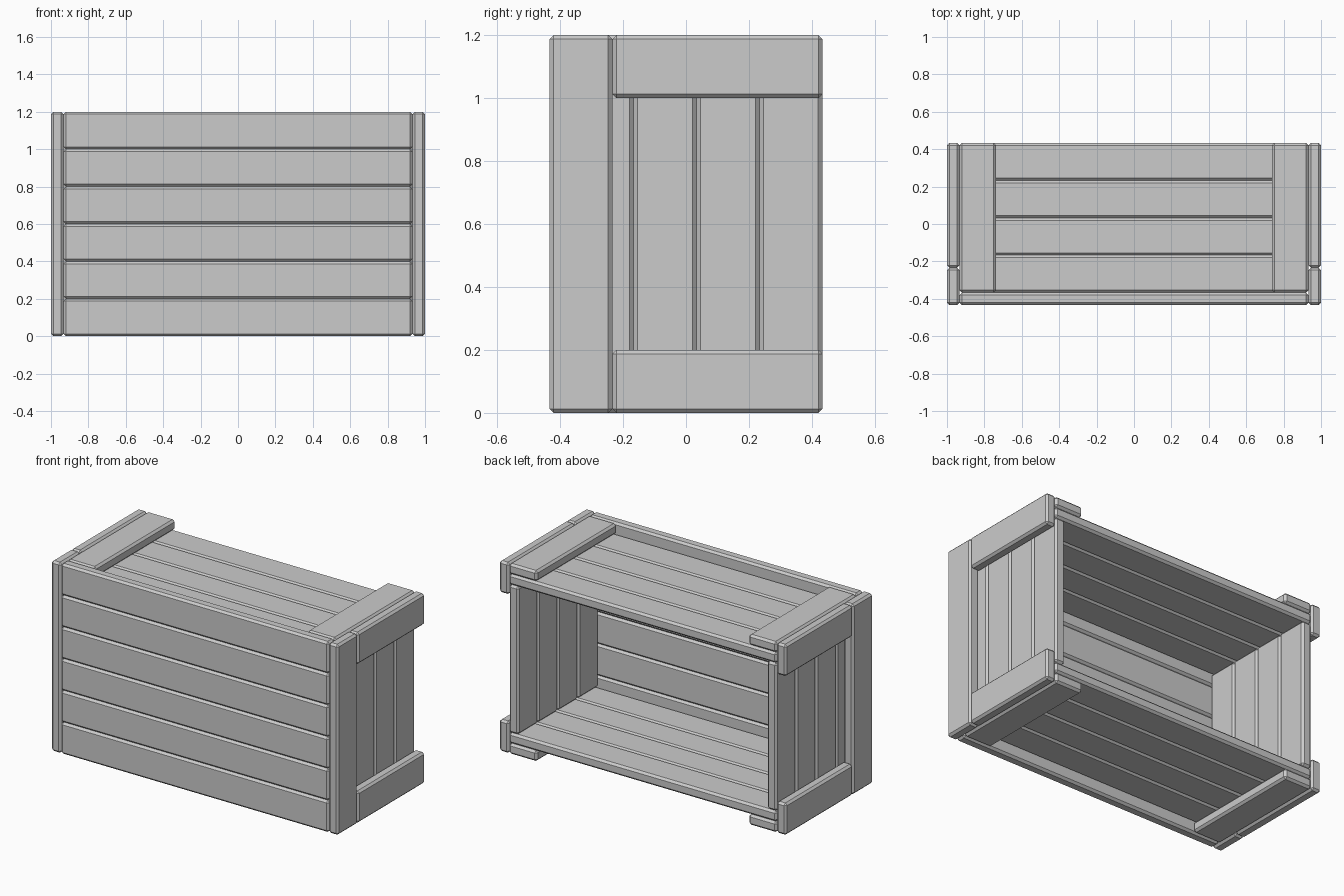
import bpy

if "Cube" in bpy.data.objects:
    bpy.data.objects.remove(bpy.data.objects["Cube"])

T = 0.067      # board thickness
W = 0.2        # board width
Y0, Y1 = -0.434, 0.434
X1, H = 1.0, 1.2
XI = X1 - T    # outer face of the inner box
YB = Y0 + T    # rear face of the front boards


def board(name, x, y, z):
    """Chamfered board spanning the given (min, max) ranges."""
    spans = (x, y, z)
    bpy.ops.mesh.primitive_cube_add(size=1, location=[(a + b) / 2 for a, b in spans])
    ob = bpy.context.object
    ob.name = name
    ob.scale = [b - a for a, b in spans]
    bpy.ops.object.transform_apply(location=False, rotation=False, scale=True)
    bev = ob.modifiers.new("chamfer", 'BEVEL')
    bev.width = 0.013
    bev.segments = 1
    return ob


# Front boards
for i in range(6):
    board(f"front_board_{i + 1}", (-XI, XI), (Y0, YB), (i * W, (i + 1) * W))

# Top and bottom boards
for i in range(4):
    y = (YB + i * W, YB + (i + 1) * W)
    board(f"bottom_board_{i + 1}", (-XI, XI), y, (T, 2 * T))
    board(f"top_board_{i + 1}", (-XI, XI), y, (H - 2 * T, H - T))

for side, s in (("left", -1), ("right", 1)):
    def xr(a, b):
        return tuple(sorted((s * a, s * b)))

    # Upright side boards
    for i in range(4):
        y = (YB + i * W, YB + (i + 1) * W)
        board(f"{side}_side_board_{i + 1}", xr(XI - T, XI), y, (2 * T, H - 2 * T))

    # Front corner post
    board(f"{side}_corner_post", xr(XI, X1), (Y0, Y0 + W), (0, H))

    # Battens on the side, top and bottom
    for level, z, zf in (("lower", (0, W), (0, T)), ("upper", (H - W, H), (H - T, H))):
        board(f"{side}_{level}_side_batten", xr(XI, X1), (Y0 + W, Y1), z)
        board(f"{side}_{level}_cross_batten", xr(0.738, XI), (YB, Y1), zf)
